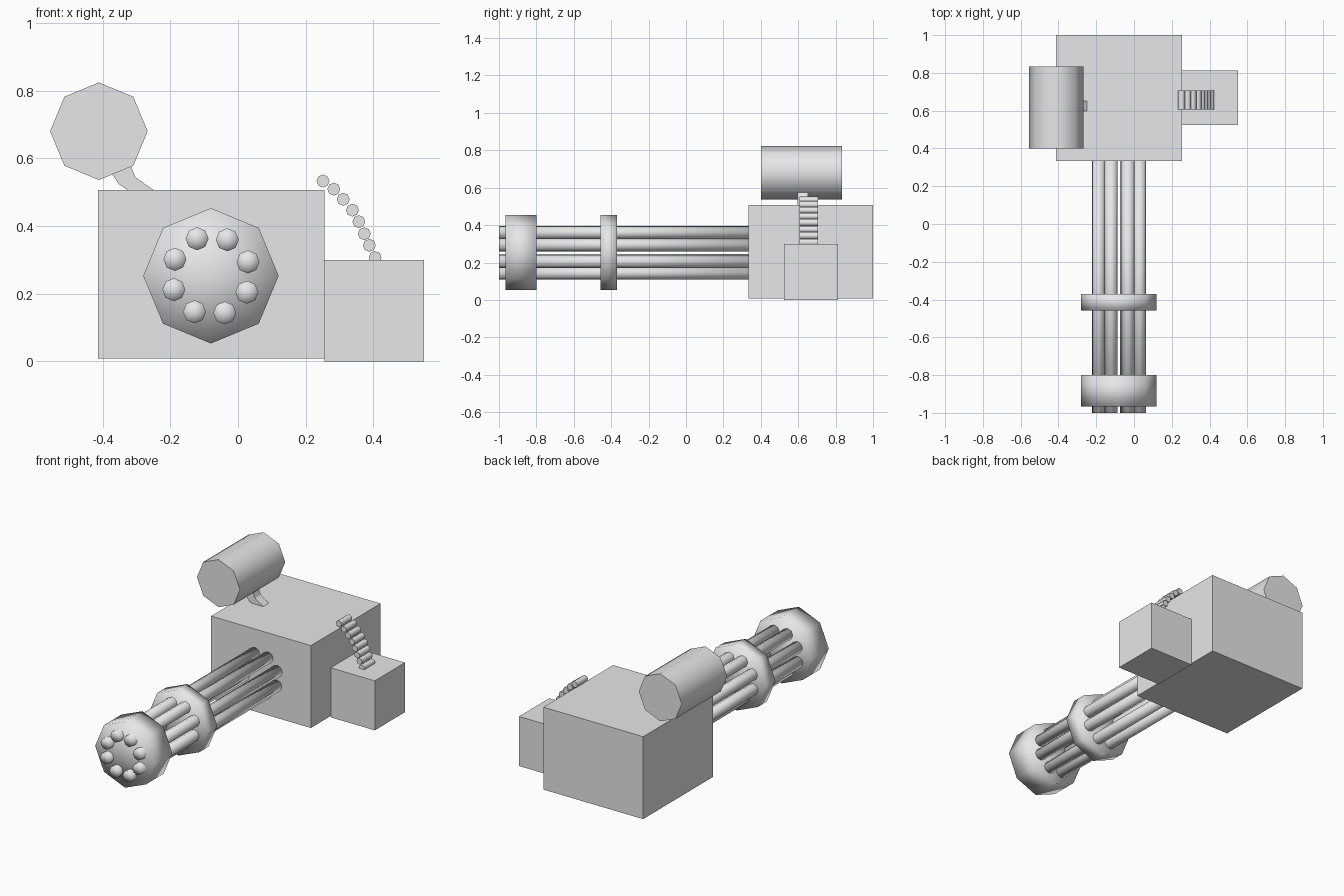
import bpy, bmesh, math
from mathutils import Matrix, Vector

cube = bpy.data.objects.get("Cube")
if cube:
    bpy.data.objects.remove(cube, do_unlink=True)

GREY = (0.8, 0.8, 0.8, 1)
metal = bpy.data.materials.new("plain grey")
metal.use_nodes = True
metal.diffuse_color = GREY
metal.node_tree.nodes["Principled BSDF"].inputs["Base Color"].default_value = GREY


def finish(name, bm):
    bmesh.ops.recalc_face_normals(bm, faces=bm.faces)
    mesh = bpy.data.meshes.new(name)
    bm.to_mesh(mesh)
    bm.free()
    mesh.materials.append(metal)
    obj = bpy.data.objects.new(name, mesh)
    bpy.context.collection.objects.link(obj)
    return obj


def box(name, low, high):
    low, high = Vector(low), Vector(high)
    bm = bmesh.new()
    size = Matrix.Diagonal((high - low).to_4d())
    bmesh.ops.create_cube(bm, size=1, matrix=Matrix.Translation((low + high) / 2) @ size)
    return finish(name, bm)


def rod(name, x, z, radius, y0, y1, soft_caps=False):
    """Eight-sided cylinder along y; soft caps shade smoothly into the sides."""
    bm = bmesh.new()
    place = Matrix.Translation((x, (y0 + y1) / 2, z)) @ Matrix.Rotation(math.pi / 2, 4, "X")
    bmesh.ops.create_cone(bm, cap_ends=True, cap_tris=soft_caps, segments=8,
                          radius1=radius, radius2=radius, depth=y1 - y0, matrix=place)
    obj = finish(name, bm)
    obj.data.shade_smooth()
    if not soft_caps:
        obj.data.set_sharp_from_angle(angle=math.radians(60))
    return obj


# Housing and ammunition box
box("housing", (-0.413, 0.333, 0.008), (0.255, 1.0, 0.507))
box("ammo_box", (0.255, 0.523, 0), (0.55, 0.812, 0.3))

# Barrel cluster with its two clamps
CX, CZ = -0.08, 0.253
rod("muzzle_clamp", CX, CZ, 0.2, -0.966, -0.8, True)
rod("middle_clamp", CX, CZ, 0.2, -0.457, -0.37, True)
for i in range(8):
    a = math.radians(20.5 + 45 * i)
    rod(f"barrel_{i + 1}", CX + 0.117 * math.cos(a), CZ + 0.117 * math.sin(a),
        0.034, -1.0, 0.34, True)

# Drum on its bent bracket
rod("drum", -0.411, 0.68, 0.144, 0.4, 0.833)
outline = [(-0.385, 0.58), (-0.37, 0.55), (-0.352, 0.524), (-0.317, 0.5),
           (-0.24, 0.5), (-0.303, 0.544), (-0.32, 0.585)]
bm = bmesh.new()
face = bm.faces.new([bm.verts.new((x, 0.597, z)) for x, z in outline])
side = bmesh.ops.extrude_face_region(bm, geom=[face])["geom"]
bmesh.ops.translate(bm, vec=(0, 0.054, 0),
                    verts=[v for v in side if isinstance(v, bmesh.types.BMVert)])
finish("drum_bracket", bm)

# Curved belt of rounds rising from the ammunition box
belt = [(0.251, 0.533), (0.283, 0.509), (0.311, 0.479), (0.338, 0.447),
        (0.357, 0.413), (0.373, 0.377), (0.388, 0.343), (0.405, 0.307)]
for i, (x, z) in enumerate(belt):
    rod(f"belt_round_{i + 1}", x, z, 0.019, 0.606, 0.707)
